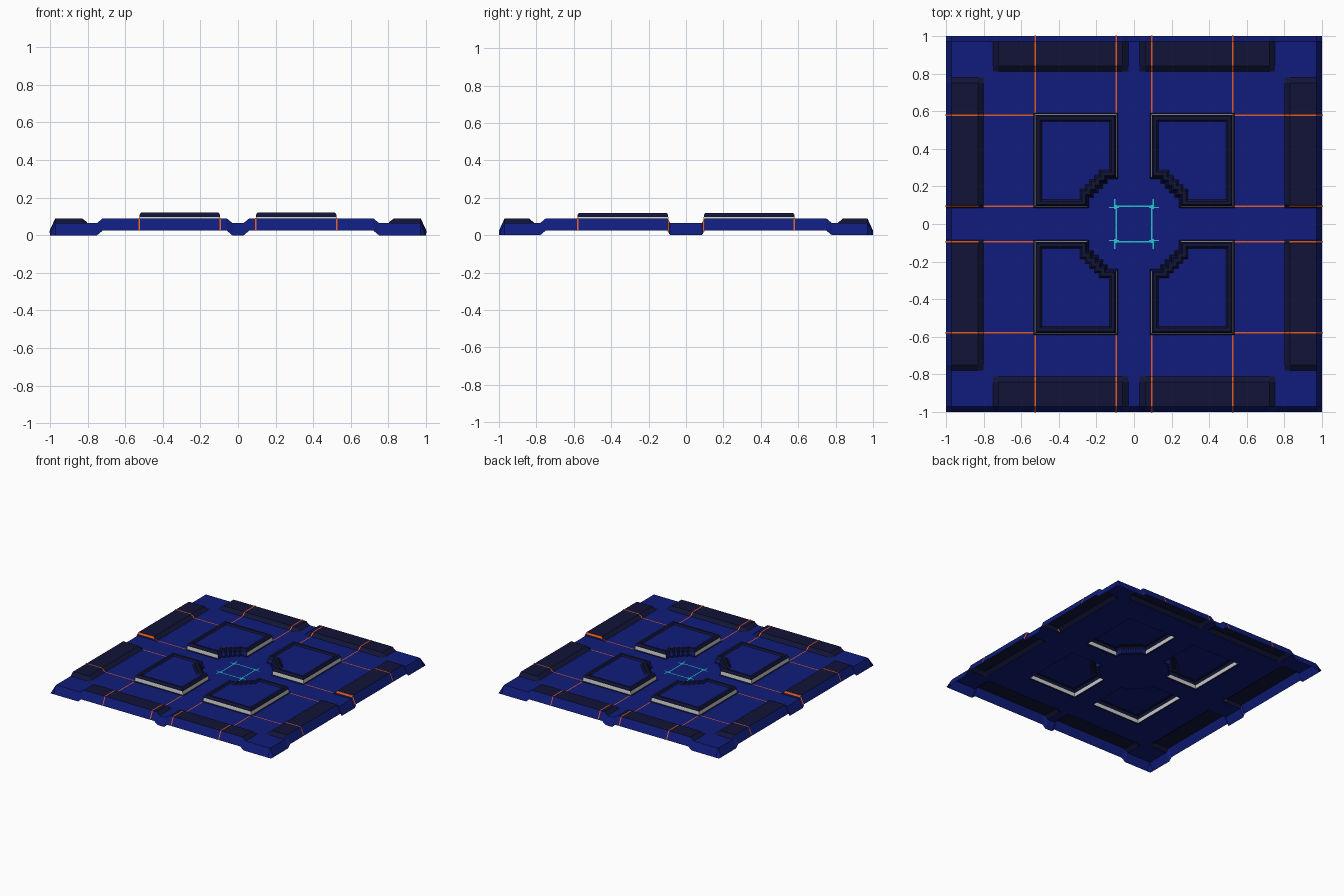
import bpy, bmesh

if "Cube" in bpy.data.objects:
    bpy.data.objects.remove(bpy.data.objects["Cube"])

def material(name, rgb):
    m = bpy.data.materials.new(name)
    m.diffuse_color = (*rgb, 1)
    m.use_nodes = True
    m.node_tree.nodes["Principled BSDF"].inputs["Base Color"].default_value = m.diffuse_color
    return m

BLUE = material("deep_blue", (0.005, 0.012, 0.2))
DARK = material("dark_navy", (0.006, 0.007, 0.038))
ORANGE = material("orange", (0.8, 0.1, 0.012))
CYAN = material("cyan", (0.02, 0.55, 0.6))

FLOOR, LIFT = 0.065, 0.025

def finish(name, bm, mats=()):
    """Turn a quarter mesh into an object mirrored over x and y."""
    me = bpy.data.meshes.new(name)
    bm.to_mesh(me)
    bm.free()
    for m in mats:
        me.materials.append(m)
    ob = bpy.data.objects.new(name, me)
    bpy.context.collection.objects.link(ob)
    mod = ob.modifiers.new("mirror", 'MIRROR')
    mod.use_axis = (True, True, False)
    mod.merge_threshold = 0.0001
    return ob

def ramp(v, a, b):
    return max(0.0, min(1.0, (v - a) / (b - a)))

def panel(x, y):
    """0..1 elevation of the raised border panels."""
    front = min(ramp(x, .03, .06), ramp(-x, -.75, -.72), ramp(y, .81, .84))
    side = min(ramp(y, .085, .10), ramp(-y, -.78, -.75), ramp(x, .80, .83))
    return max(front, side)

def height(x, y):
    drop = FLOOR * ramp(max(x, y), .97, 1)
    return FLOOR + LIFT * panel(x, y) - drop

# Pad footprint with a stepped corner facing the tile centre
IN, PX, PY = .085, .535, .59
STEPS = [.14, .165, .19, .215, .24]
outline = [(PX, IN), (PX, PY), (IN, PY), (IN, STEPS[-1])]
for i, s in enumerate(STEPS):
    outline.append((s, STEPS[-1 - i]))
    outline.append((s, STEPS[-2 - i] if i < len(STEPS) - 1 else IN))

def in_pad(x, y):
    if not (IN < x < PX and IN < y < PY):
        return False
    return not (x < .24 and y < .24 and x + y < .367)

# Floor sheet: quarter grid with raised panels, sloped rim and pad openings
xs = sorted({0, .03, .06, IN, *STEPS, PX, .72, .75, .80, .83, .97, 1})
ys = sorted({0, IN, .10, *STEPS, PY, .75, .78, .81, .84, .97, 1})
bm = bmesh.new()
grid = [[bm.verts.new((x, y, height(x, y))) for y in ys] for x in xs]
for i in range(len(xs) - 1):
    for j in range(len(ys) - 1):
        cx, cy = (xs[i] + xs[i + 1]) / 2, (ys[j] + ys[j + 1]) / 2
        if in_pad(cx, cy):
            continue
        f = bm.faces.new((grid[i][j], grid[i + 1][j], grid[i + 1][j + 1], grid[i][j + 1]))
        f.material_index = int(panel(cx, cy) > 0 and max(cx, cy) < .97)
bmesh.ops.delete(bm, geom=[v for v in bm.verts if not v.link_faces], context='VERTS')
finish("floor_sheet", bm, (BLUE, DARK))

def inset(points, d):
    """Offset a right-angled counter-clockwise outline inwards."""
    out = []
    n = len(points)
    for i, p in enumerate(points):
        a, b = points[i - 1], points[(i + 1) % n]
        x, y = p
        for s, e in ((a, p), (p, b)):
            dx, dy = e[0] - s[0], e[1] - s[1]
            if abs(dx) > abs(dy):
                y += d if dx > 0 else -d
            else:
                x += -d if dy > 0 else d
        out.append((x, y))
    return out

def band(bm, profile, mat=0, keep=lambda i: True):
    """Strip of walls around the pad through (inset, z) profile points."""
    n = len(outline)
    rings = [[bm.verts.new((x, y, z)) for x, y in inset(outline, d)] for d, z in profile]
    for lo, hi in zip(rings, rings[1:]):
        for i in range(n):
            if keep(i):
                k = (i + 1) % n
                bm.faces.new((lo[i], lo[k], hi[k], hi[i])).material_index = mat
    bmesh.ops.delete(bm, geom=[v for v in bm.verts if not v.link_faces and v not in rings[-1]],
                     context='VERTS')
    return rings[-1]

def is_long(i):
    return i < 3 or i == len(outline) - 1

# Raised pads: dark rim, blue stepped wall, recessed blue plate
bm = bmesh.new()
band(bm, [(0, FLOOR), (.006, .07)], 1)
band(bm, [(.006, .07), (.01, .097)], 0, lambda i: not is_long(i))
band(bm, [(.01, .097), (.01, .108), (.018, .12), (.036, .12), (.046, .109)], 1)
plate = [bm.verts.new((x, y, .109)) for x, y in inset(outline, .046)]
bm.faces.new(plate).material_index = 0
finish("raised_pads", bm, (BLUE, DARK))

# Light trim around the straight pad sides
bm = bmesh.new()
band(bm, [(.006, .07), (.01, .097)], 0, is_long)
finish("pad_trim", bm)

# Orange lines draped over floor, panels and rim
def draped_line(bm, pos, start, along_y):
    stops = [start] + [v for v in (ys if along_y else xs) if v > start]
    prev = None
    for t in stops:
        row = []
        for s in (-.004, .004):
            x, y = (pos + s, t) if along_y else (t, pos + s)
            out = .002 if t > .96 else 0
            if along_y:
                y += out
            else:
                x += out
            row.append(bm.verts.new((x, y, height(*((pos + s, t) if along_y else (t, pos + s))) + .002)))
        if prev:
            q = (prev[0], prev[1], row[1], row[0])
            bm.faces.new(q if along_y else q[::-1])
        prev = row

bm = bmesh.new()
for p in (.095, .525):
    draped_line(bm, p, PY, True)
for p in (.095, .578):
    draped_line(bm, p, PX, False)
finish("orange_lines", bm, (ORANGE,))

# Cyan target square with corner ticks
bm = bmesh.new()
def flat_bar(x0, x1, y0, y1):
    z = FLOOR + .003
    bm.faces.new([bm.verts.new(c) for c in ((x0, y0, z), (x1, y0, z), (x1, y1, z), (x0, y1, z))])
flat_bar(0, .10, .091, .099)
flat_bar(.091, .099, 0, .10)
flat_bar(.099, .106, .08, .132)
flat_bar(.08, .132, .084, .091)
finish("centre_marker", bm, (CYAN,))
